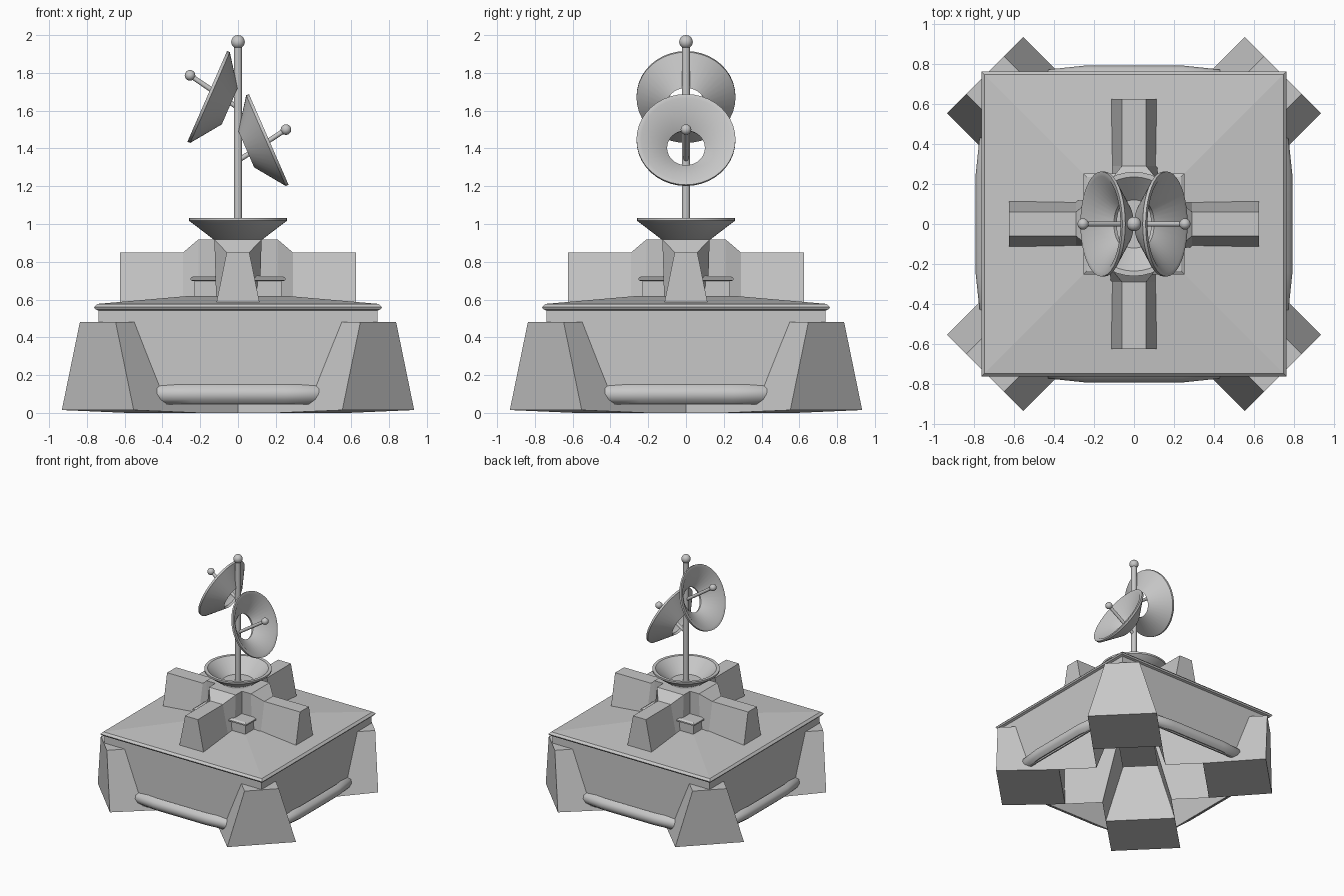
import bpy, bmesh, math
from mathutils import Matrix, Vector

if "Cube" in bpy.data.objects:
    bpy.data.objects.remove(bpy.data.objects["Cube"])

grey = bpy.data.materials.new("plain grey")
grey.diffuse_color = (0.57, 0.57, 0.57, 1)
grey.use_nodes = True
grey.node_tree.nodes["Principled BSDF"].inputs["Base Color"].default_value = grey.diffuse_color


def finish(name, bm, matrix=None, smooth=False):
    bmesh.ops.recalc_face_normals(bm, faces=bm.faces)
    if matrix is not None:
        bm.transform(matrix)
    me = bpy.data.meshes.new(name)
    bm.to_mesh(me)
    bm.free()
    me.materials.append(grey)
    ob = bpy.data.objects.new(name, me)
    bpy.context.collection.objects.link(ob)
    if smooth:
        bpy.ops.object.select_all(action='DESELECT')
        ob.select_set(True)
        bpy.context.view_layer.objects.active = ob
        bpy.ops.object.shade_smooth_by_angle(angle=math.radians(40))
    return ob


def loft(name, rings, matrix=None, closed=False, smooth=False):
    """Skin a list of equal-length point rings; cap the ends or join last to first."""
    bm = bmesh.new()
    vs = [[bm.verts.new(p) for p in r] for r in rings]
    n = len(vs[0])
    pairs = list(zip(vs, vs[1:])) + ([(vs[-1], vs[0])] if closed else [])
    for a, b in pairs:
        for i in range(n):
            j = (i + 1) % n
            bm.faces.new((a[i], a[j], b[j], b[i]))
    if not closed:
        bm.faces.new(vs[0])
        bm.faces.new(vs[-1])
    return finish(name, bm, matrix, smooth)


def square(h, z):
    return [(-h, -h, z), (h, -h, z), (h, h, z), (-h, h, z)]


def squares(name, profile, closed=False):
    return loft(name, [square(h, z) for h, z in profile], closed=closed)


def lathe(name, profile, matrix=None, closed=False, n=40):
    rings = [[(r * math.cos(2 * math.pi * i / n), r * math.sin(2 * math.pi * i / n), z)
              for i in range(n)] for r, z in profile]
    return loft(name, rings, matrix, closed, True)


def trapezoid(x, bottom, top, z0, z1):
    return [(x, -bottom, z0), (x, bottom, z0), (x, top, z1), (x, -top, z1)]


def rod(name, a, b, r):
    a, b = Vector(a), Vector(b)
    rot = (b - a).to_track_quat('Z', 'Y').to_matrix().to_4x4()
    return lathe(name, [(r, 0), (r, (b - a).length)], Matrix.Translation(a) @ rot, n=20)


def ball(name, c, r):
    bm = bmesh.new()
    bmesh.ops.create_uvsphere(bm, u_segments=24, v_segments=14, radius=r)
    return finish(name, bm, Matrix.Translation(c), True)


# main body, open underneath, and low pyramid roof with a rounded eave
squares("body_walls", [(0.742, 0.045), (0.738, 0.545), (0.73, 0.545), (0.73, 0.045)], True)
squares("roof", [(0.735, 0.54), (0.755, 0.548), (0.762, 0.56), (0.745, 0.577), (0.25, 0.62)])

# bowed, rounded ledge around the foot of the walls, running into the buttresses
side = [(-0.48, -0.735), (-0.44, -0.77), (-0.25, -0.79),
        (0.25, -0.79), (0.44, -0.77), (0.48, -0.735)]
plan = []
for k in range(4):
    rot = Matrix.Rotation(k * math.pi / 2, 2)
    plan += [rot @ Vector(p) for p in side]
loft("foot_ledge", [[(p.x * s, p.y * s, z) for p in plan] for s, z in
                    ((0.95, 0.05), (0.96, 0.05), (0.988, 0.07), (1, 0.1),
                     (0.988, 0.128), (0.95, 0.15))], closed=True, smooth=True)

# four corner buttresses with solid feet, joined by hollow beams open underneath
for k in range(4):
    turn = Matrix.Rotation(math.pi / 4 + k * math.pi / 2, 4, 'Z')
    loft("corner_buttress_%d" % (k + 1), [trapezoid(d, 0.269, 0.134, z, 0.48)
                                          for d, z in ((0.56, 0), (1.05, 0.015))], turn)
    bm = bmesh.new()
    for s in (-1, 1):
        quad = [(0.269, s * 0.269, 0), (0.56, s * 0.269, 0),
                (0.56, s * 0.134, 0.48), (0.134, s * 0.134, 0.48)]
        bm.faces.new([bm.verts.new(p) for p in quad])
    finish("joining_beam_%d" % (k + 1), bm, turn)

# four roof arms rising into the hub
for k in range(4):
    loft("roof_arm_%d" % (k + 1),
         [trapezoid(0, 0.115, 0.125, 0.58, 0.918), trapezoid(0.21, 0.115, 0.125, 0.58, 0.918),
          trapezoid(0.29, 0.115, 0.06, 0.58, 0.85), trapezoid(0.625, 0.115, 0.06, 0.58, 0.85)],
         Matrix.Rotation(k * math.pi / 2, 4, 'Z'))

# square plinth with a thin cap, showing between the arms
squares("hub_plinth", [(0.23, 0.58), (0.23, 0.705)])
squares("hub_plinth_cap", [(0.24, 0.698), (0.252, 0.703), (0.252, 0.714), (0.235, 0.724)])

# bowl at the foot of the mast
lathe("mast_bowl", [(0.125, 0.915), (0.26, 1.018), (0.26, 1.033), (0.235, 1.033), (0.12, 0.925)])

# mast
lathe("mast", [(0.022, 0.92), (0.022, 1.96)], n=24)
ball("mast_ball", (0, 0, 1.964), 0.036)

# two tilted open-backed dishes with feed rods
for name, s, zc, z0, z1 in (("left", -1, 1.675, 1.615, 1.787), ("right", 1, 1.447, 1.335, 1.5)):
    axis = Vector((s * 0.916, 0, 0.4))
    m = Matrix.Translation((s * 0.161, 0, zc)) @ axis.to_track_quat('Z', 'Y').to_matrix().to_4x4()
    lathe(name + "_dish", [(0.105, -0.128), (0.262, -0.014), (0.262, 0.002),
                           (0.238, 0.002), (0.1, -0.11)], m, True)
    tip = (s * 0.254, 0, z1)
    rod(name + "_feed_rod", (0, 0, z0), tip, 0.013)
    ball(name + "_feed_ball", tip, 0.028)
